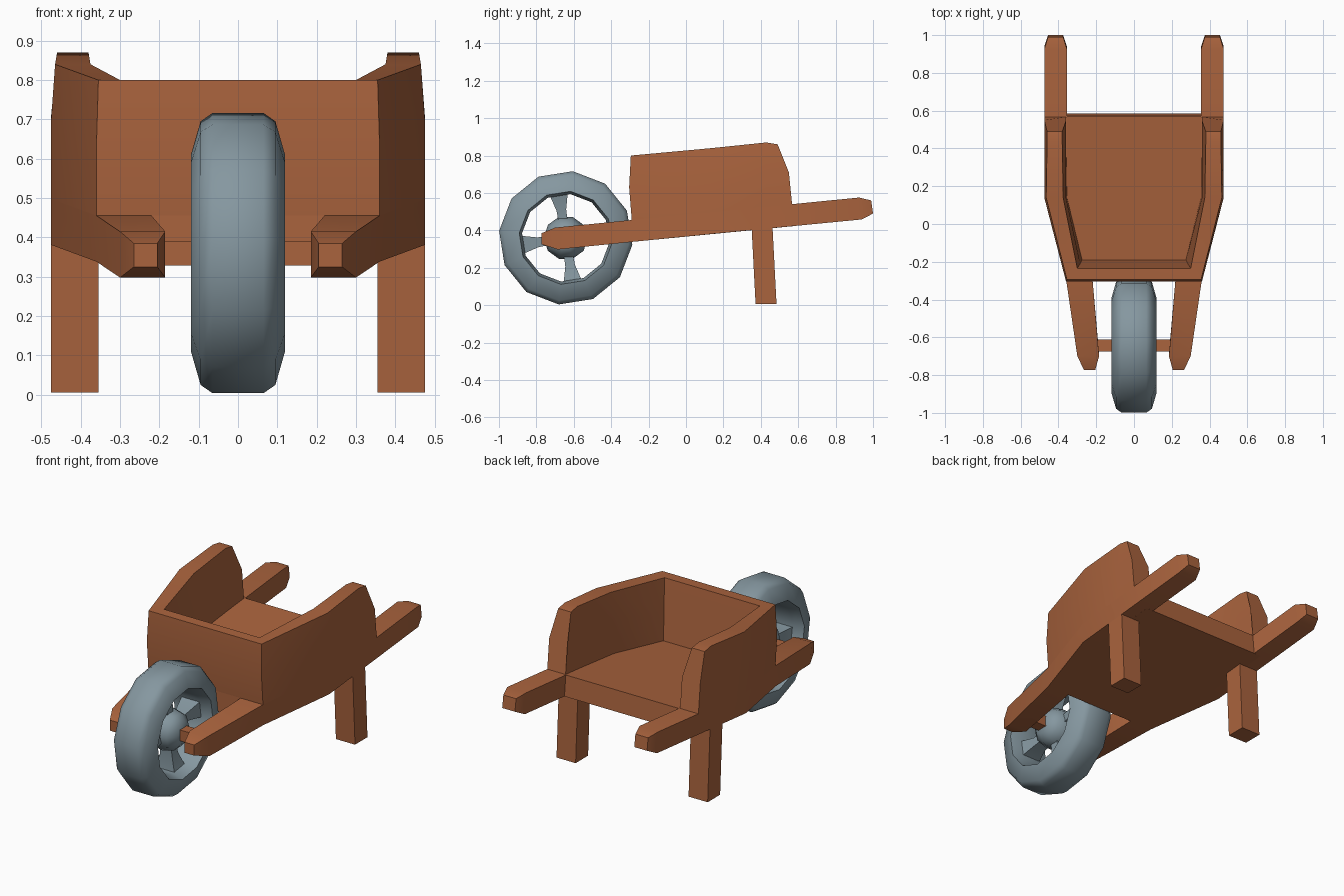
import bpy, bmesh, math
from mathutils import Vector

if "Cube" in bpy.data.objects:
    bpy.data.objects.remove(bpy.data.objects["Cube"])


def material(name, rgb):
    m = bpy.data.materials.new(name)
    m.diffuse_color = (*rgb, 1)
    m.use_nodes = True
    m.node_tree.nodes["Principled BSDF"].inputs["Base Color"].default_value = m.diffuse_color
    return m


WOOD = material("brown wood", (0.40, 0.125, 0.047))
GREY = material("blue grey", (0.235, 0.31, 0.35))


def finish(name, verts, faces, mat, angle=35):
    me = bpy.data.meshes.new(name)
    me.from_pydata([tuple(v) for v in verts], [], faces)
    bm = bmesh.new()
    bm.from_mesh(me)
    bmesh.ops.recalc_face_normals(bm, faces=bm.faces)
    bm.to_mesh(me)
    bm.free()
    ob = bpy.data.objects.new(name, me)
    bpy.context.collection.objects.link(ob)
    me.materials.append(mat)
    bpy.ops.object.select_all(action='DESELECT')
    ob.select_set(True)
    bpy.context.view_layer.objects.active = ob
    bpy.ops.object.shade_smooth_by_angle(angle=math.radians(angle))
    return ob


def loft(name, sections, mat, closed=False, angle=35):
    """Skin a row of equal-sized sections; cap the ends unless it is a ring."""
    n, m = len(sections[0]), len(sections)
    verts = [v for s in sections for v in s]
    faces = []
    for i in range(m if closed else m - 1):
        a, b = i * n, (i + 1) % m * n
        for j in range(n):
            k = (j + 1) % n
            faces.append((a + j, a + k, b + k, b + j))
    if not closed:
        faces += [tuple(range(n)), tuple(range((m - 1) * n, m * n))]
    return finish(name, verts, faces, mat, angle)


def low(y):    # underside line of the sloping frame
    return 0.367 + 0.0988 * y


def high(y):   # upper line of the sloping frame
    return 0.484 + 0.0988 * y


def rect(x0, x1, y, z0, z1, shift=0.0):
    return [(x0, y + shift, z0), (x1, y + shift, z0), (x1, y, z1), (x0, y, z1)]


# Side beams with handles, and legs
for side, s in (("right", 1), ("left", -1)):
    secs = [rect(s * 0.205, s * 0.265, -0.772, 0.325, 0.385)]
    for y, a, b in ((-0.70, 0.185, 0.30), (-0.29, 0.22, 0.36),
                    (0.14, 0.355, 0.475), (0.925, 0.355, 0.475)):
        secs.append(rect(s * a, s * b, y, low(y), high(y),
                         0.015 if abs(y) > 0.6 else 0))
    secs.append(rect(s * 0.375, s * 0.455, 0.99, 0.49, 0.56, 0.01))
    loft(side + "_beam_handle", secs, WOOD)
    leg = [[(s * x, y + dy, z) for x, y in
            ((0.355, 0), (0.475, 0), (0.475, 0.112), (0.355, 0.112))]
           for dy, z in ((0.372, 0.006), (0.35, 0.43))]
    loft(side + "_leg", leg, WOOD)

# Floor slab between the beams
plan = [(0.30, -0.29), (0.40, 0.14), (0.40, 0.572)]
plan += [(-x, y) for x, y in reversed(plan)]
loft("floor", [[(x, y + (0.012 if y > 0.5 else 0), low(y)) for x, y in plan],
               [(x, y, high(y)) for x, y in plan]], WOOD)

# Tub wall: a U-shaped loft, sections run outer bottom -> rim -> inner bottom
half = [
    [(0.475, 0.567, high(0.567)), (0.475, 0.55, 0.71), (0.46, 0.49, 0.86),
     (0.38, 0.49, 0.86), (0.36, 0.55, 0.71), (0.36, 0.567, high(0.567))],
    [(0.475, 0.43, high(0.43)), (0.475, 0.43, 0.71), (0.46, 0.43, 0.87),
     (0.38, 0.43, 0.87), (0.36, 0.43, 0.71), (0.36, 0.43, high(0.43))],
    [(0.475, 0.14, high(0.14)), (0.475, 0.14, 0.70), (0.465, 0.14, 0.84),
     (0.375, 0.14, 0.84), (0.36, 0.14, 0.68), (0.355, 0.14, high(0.14))],
    [(0.36, -0.29, high(-0.29)), (0.36, -0.304, 0.63), (0.355, -0.295, 0.80),
     (0.30, -0.235, 0.80), (0.285, -0.21, 0.62), (0.275, -0.19, high(-0.19))],
]
half += [[(-x, y, z) for x, y, z in sec] for sec in reversed(half)]
loft("tub_wall", half, WOOD)

# Wheel
CY, CZ = -0.643, 0.36


def spin(name, profile, sides, start, mat, angle):
    secs = []
    for i in range(sides):
        t = start + i * math.tau / sides
        secs.append([(x, CY + r * math.cos(t), CZ + r * math.sin(t)) for r, x in profile])
    return loft(name, secs, mat, True, angle)


tyre = [(0.235, 0.06), (0.25, 0.12), (0.337, 0.095), (0.358, 0.065)]
tyre += [(r, -x) for r, x in reversed(tyre)]
spin("tyre", tyre, 12, math.radians(-6), GREY, 50)
hub = [(0.001, 0.11), (0.06, 0.105), (0.10, 0.07), (0.118, 0)]
hub += [(r, -x) for r, x in reversed(hub[:-1])]
spin("hub", hub, 10, 0, GREY, 50)

# Four spokes flaring towards the rim
for i in range(4):
    t = math.radians(9 + 90 * i)
    d, p = Vector((0, math.cos(t), math.sin(t))), Vector((0, -math.sin(t), math.cos(t)))
    c, x = Vector((0, CY, CZ)), Vector((1, 0, 0))
    secs = [[c + d * r + p * w * a + x * h * b
             for a, b in ((-1, -1), (1, -1), (1, 1), (-1, 1))]
            for r, w, h in ((0.07, 0.024, 0.035), (0.15, 0.026, 0.038), (0.242, 0.05, 0.06))]
    loft("spoke_%d" % (i + 1), secs, GREY)

# Axle
loft("axle", [[(x, CY + a * 0.031, CZ + b * 0.031)
               for a, b in ((-1, -1), (1, -1), (1, 1), (-1, 1))]
              for x in (-0.21, 0.21)], WOOD)
